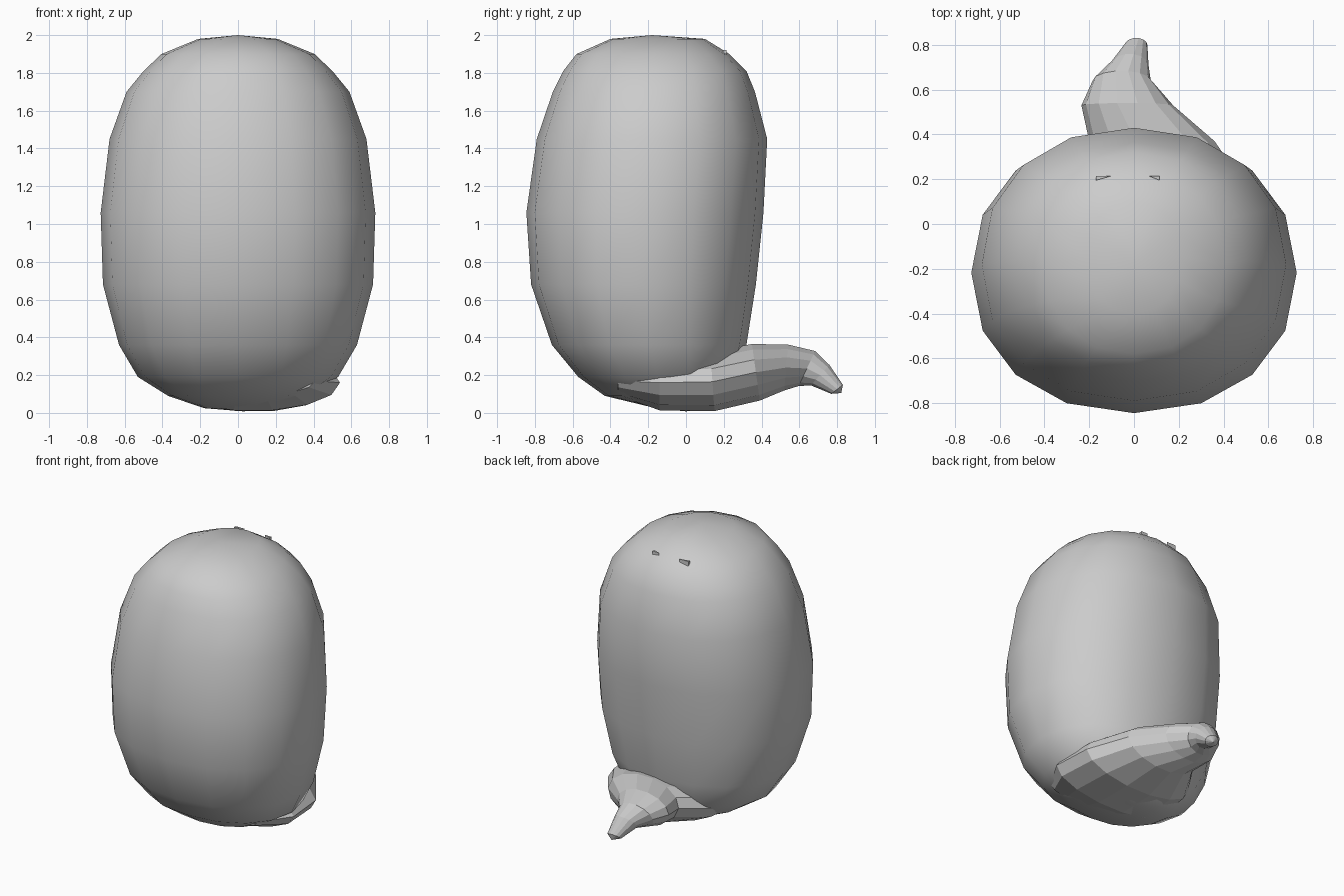
import bpy, bmesh, math
from mathutils import Vector

cube = bpy.data.objects.get("Cube")
if cube:
    bpy.data.objects.remove(cube, do_unlink=True)

grey = bpy.data.materials.new("plain_grey")
grey.use_nodes = True
colour = (0.6, 0.6, 0.6, 1)
grey.diffuse_color = colour
grey.node_tree.nodes["Principled BSDF"].inputs["Base Color"].default_value = colour


def loft(name, rings, start, end, smooth):
    """Skin a list of point rings, closed by a pole at each end."""
    bm = bmesh.new()
    loops = [[bm.verts.new(p) for p in ring] for ring in rings]
    n = len(loops[0])
    for a, b in zip(loops, loops[1:]):
        for i in range(n):
            j = (i + 1) % n
            bm.faces.new((a[i], a[j], b[j], b[i]))
    for pole, loop in ((start, loops[0]), (end, loops[-1])):
        v = bm.verts.new(pole)
        for i in range(n):
            bm.faces.new((v, loop[i], loop[(i + 1) % n]))
    bmesh.ops.recalc_face_normals(bm, faces=bm.faces)
    for f in bm.faces:
        f.smooth = smooth
    mesh = bpy.data.meshes.new(name)
    bm.to_mesh(mesh)
    bm.free()
    mesh.materials.append(grey)
    obj = bpy.data.objects.new(name, mesh)
    bpy.context.collection.objects.link(obj)
    return obj


def spow(v, e):
    return math.copysign(abs(v) ** e, v)


# Body: slightly squarish rings given as height, half width, front y, back y
BODY = [(0.025, 0.18, -0.16, 0.14), (0.09, 0.37, -0.43, 0.20),
        (0.19, 0.53, -0.57, 0.27), (0.36, 0.63, -0.71, 0.32),
        (0.68, 0.715, -0.82, 0.37), (1.06, 0.727, -0.845, 0.41),
        (1.45, 0.68, -0.79, 0.43), (1.70, 0.59, -0.705, 0.365),
        (1.81, 0.50, -0.65, 0.32), (1.90, 0.405, -0.58, 0.23),
        (1.98, 0.21, -0.40, 0.10)]
rings = []
for z, rx, yf, yb in BODY:
    cy, ry = (yf + yb) / 2, (yb - yf) / 2
    angles = [math.tau * i / 16 for i in range(16)]
    rings.append([(rx * spow(math.cos(a), 0.92), cy + ry * spow(math.sin(a), 0.92), z)
                  for a in angles])
loft("body", rings, (0.03, 0.0, 0.008), (0, -0.18, 2.0), True)

# Tail: broad root under the body, tapering and curling backwards
# centre x, y, z, half width, half height, pitch downwards in degrees
TAIL = [(0.07, -0.36, 0.17, 0.34, 0.08, 0), (0.08, -0.14, 0.16, 0.46, 0.15, 0),
        (0.09, 0.14, 0.165, 0.43, 0.16, -4), (0.08, 0.37, 0.215, 0.28, 0.155, -8),
        (-0.03, 0.53, 0.24, 0.205, 0.125, 5), (-0.055, 0.64, 0.235, 0.13, 0.105, 25),
        (-0.02, 0.71, 0.20, 0.085, 0.075, 42), (0.01, 0.80, 0.125, 0.05, 0.04, 52)]
rings = []
for cx, cy, cz, w, h, pitch in TAIL:
    p = math.radians(pitch)
    rings.append([Vector((cx + w * math.cos(a), cy + h * math.sin(a) * math.sin(p),
                          cz + h * math.sin(a) * math.cos(p)))
                  for a in [math.tau * i / 14 for i in range(14)]])
loft("tail", rings, (0.07, -0.40, 0.17), (0.015, 0.822, 0.105), False)

# Two tiny slivers poking through the top of the head
for name, x0, x1 in (("right_sliver", -0.17, -0.10), ("left_sliver", 0.115, 0.065)):
    tri = [(x0, 0.195), (x0, 0.215), (x1, 0.215)]
    rings = [[(x, y, z) for x, y in tri] for z in (1.88, 1.92)]
    loft(name, rings, ((x0 * 2 + x1) / 3, 0.208, 1.88),
         ((x0 * 2 + x1) / 3, 0.208, 1.92), False)
